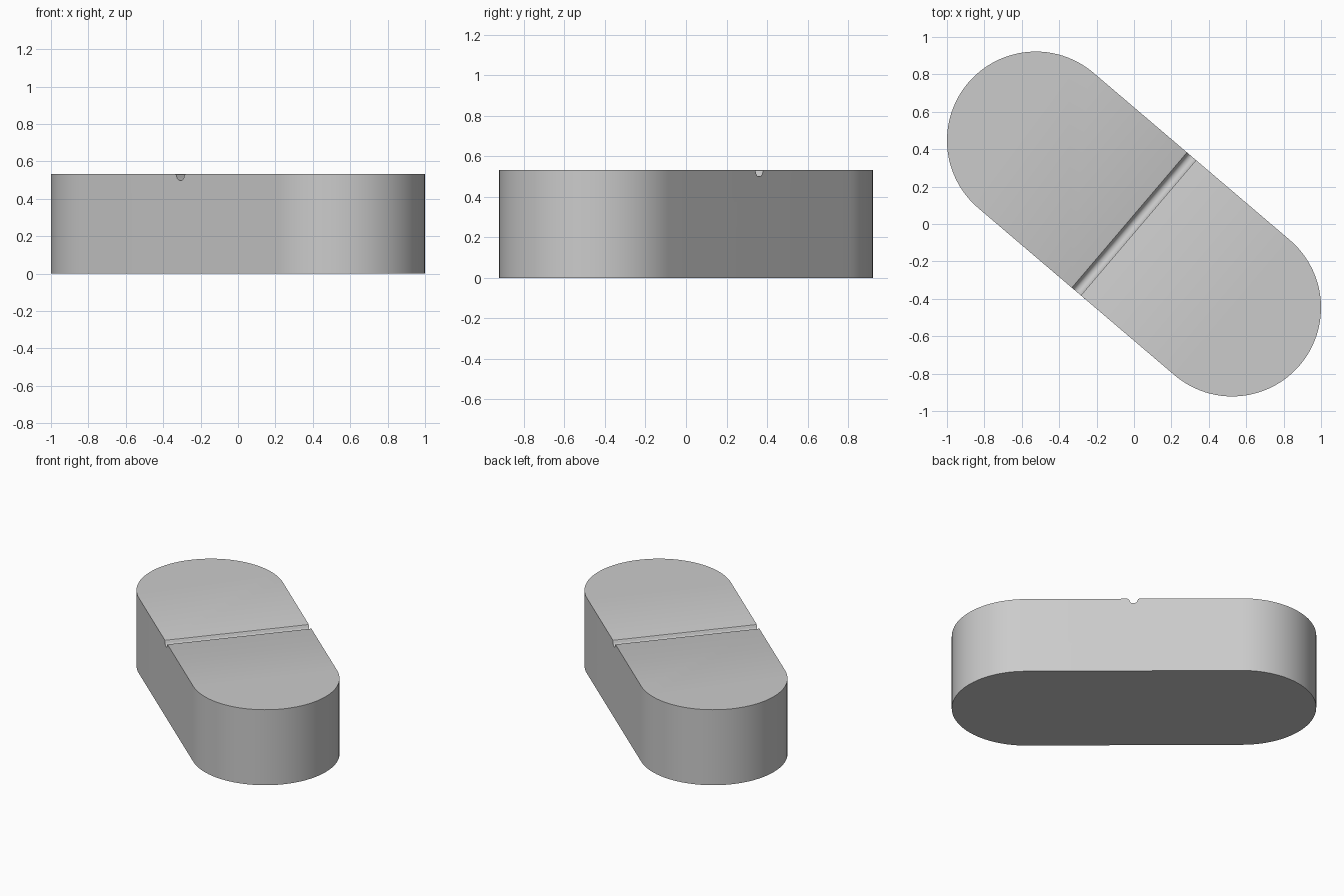
import bpy, bmesh
from math import sin, cos, pi, atan2, hypot

if "Cube" in bpy.data.objects:
    bpy.data.objects.remove(bpy.data.objects["Cube"])

R, H = 0.475, 0.532            # end radius, height
CX, CY = 0.525, -0.447         # centre of one rounded end
ANGLE, HALF = atan2(CY, CX), hypot(CX, CY)
SEG = 48


def prism(name, points, offset):
    """Extrude a closed outline by an offset vector."""
    bm = bmesh.new()
    face = bm.faces.new([bm.verts.new(p) for p in points])
    res = bmesh.ops.extrude_face_region(bm, geom=[face])
    verts = [v for v in res["geom"] if isinstance(v, bmesh.types.BMVert)]
    bmesh.ops.translate(bm, verts=verts, vec=offset)
    bmesh.ops.recalc_face_normals(bm, faces=bm.faces)
    mesh = bpy.data.meshes.new(name)
    bm.to_mesh(mesh)
    bm.free()
    ob = bpy.data.objects.new(name, mesh)
    bpy.context.collection.objects.link(ob)
    ob.rotation_euler.z = ANGLE
    return ob


# Tablet body: a stadium outline, extruded upwards
outline = []
for side in (1, -1):
    for i in range(SEG + 1):
        a = -pi / 2 + pi * i / SEG
        outline.append((side * (HALF + R * cos(a)), side * R * sin(a), 0))
body = prism("tablet_body", outline, (0, 0, H))

# Score line cutter: rounded lips at the top, rounded groove bottom
half = [(0.038, 0.02), (0.038, 0.0), (0.032, -0.002), (0.028, -0.007),
        (0.026, -0.014), (0.022, -0.023), (0.014, -0.030), (0.005, -0.033)]
profile = half + [(-x, z) for x, z in reversed(half)]
cutter = prism("score_cutter", [(x, -0.6, H + z) for x, z in profile], (0, 1.2, 0))

# Cut the score line across the top
mod = body.modifiers.new("score_line", "BOOLEAN")
mod.operation, mod.solver, mod.object = "DIFFERENCE", "EXACT", cutter
cutter.hide_render = True
bpy.context.view_layer.objects.active = body
body.select_set(True)
cutter.select_set(False)
bpy.ops.object.modifier_apply(modifier=mod.name)
bpy.data.objects.remove(cutter)
bpy.ops.object.shade_smooth_by_angle(angle=0.55)
